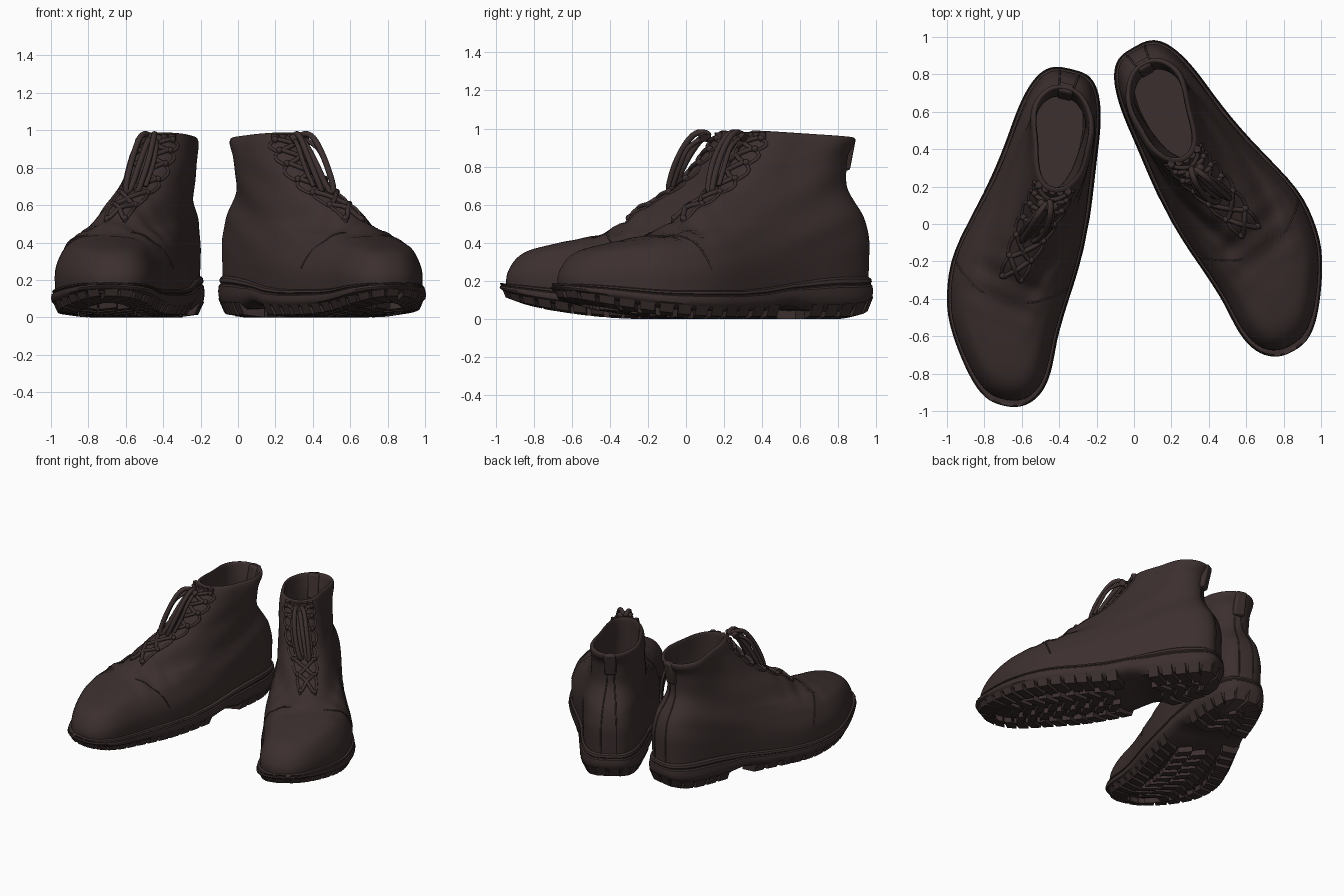
import bpy
import bmesh
from math import sin, cos, pi, exp, radians
from mathutils import Vector

default_cube = bpy.data.objects.get("Cube")
if default_cube:
    bpy.data.objects.remove(default_cube, do_unlink=True)

leather = bpy.data.materials.new("dark brown leather")
leather.use_nodes = True
BROWN = (0.045, 0.029, 0.028, 1)
leather.diffuse_color = BROWN
leather.node_tree.nodes["Principled BSDF"].inputs["Base Color"].default_value = BROWN

SIDES = 96
# Each row: back along, back height, front along, front height,
# heel half width, ball half width, squareness
UPPER = [
    (-.20, .14, 1.57, .13, .225, .315, 2.4),
    (-.205, .30, 1.57, .24, .232, .315, 2.4),
    (-.205, .42, 1.49, .345, .23, .275, 2.4),
    (-.18, .53, 1.31, .40, .217, .235, 2.3),
    (-.125, .62, 1.07, .455, .202, .205, 2.2),
    (-.09, .69, .86, .585, .19, .187, 2.2),
    (-.085, .77, .67, .70, .187, .172, 2.2),
    (-.095, .86, .53, .85, .19, .16, 2.2),
    (-.13, .92, .45, .96, .19, .155, 2.2),
    (-.13, .95, .43, .985, .177, .14, 2.2),
    (-.105, .93, .41, .965, .157, .125, 2.2),
    (-.07, .75, .42, .76, .155, .13, 2.2),
    (-.12, .45, .46, .42, .155, .14, 2.2),
    (-.12, .27, .50, .26, .145, .14, 2.2),
]
SOLE = (-.225, 0, 1.61, 0, .256, .337, 2.4)


def smooth(low, high, x):
    x = min(1, max(0, (x - low) / (high - low)))
    return x * x * (3 - 2 * x)


def mix(a, b, f):
    return a + (b - a) * f


def ring_point(row, a):
    """Egg-shaped ring point as along, across, height; angle zero is the toe."""
    sb, zb, sf, zf, heel, ball, n = row
    if cos(a) < 0:
        n += .8 * smooth(.5, 1.4, sf)
    bend = lambda v: abs(v) ** (2 / n) * (1 if v >= 0 else -1)
    u = (1 + bend(cos(a))) / 2
    width = mix(heel, ball, smooth(.2, .65, u))
    return mix(sb, sf, u), width * bend(sin(a)), mix(zb, zf, u)


def upper_row(k):
    i = min(int(k), len(UPPER) - 2)
    f = k - i
    p = [UPPER[min(max(i + j, 0), len(UPPER) - 1)] for j in (-1, 0, 1, 2)]
    return [b + f / 2 * (c - a + f * (2 * a - 5 * b + 4 * c - d + f * (3 * (b - c) + d - a)))
            for a, b, c, d in zip(*p)]


def upper_point(k, a):
    """Point of the leather upper, with flex creases at the toe and ankle."""
    s, t, z = ring_point(upper_row(k), a)
    fade = smooth(1, 3, k) * smooth(0, 2, 8 - k)
    z += .011 * fade * exp(-((s - .95) / .18) ** 2) * sin(45 * s + 8 * t)
    t *= 1 + .02 * fade * sin(12 * s + 26 * z)
    return s, t, z


def bisect(test, low, high):
    for _ in range(30):
        mid = (low + high) / 2
        low, high = (mid, high) if test(mid) else (low, mid)
    return low


def on_ridge(k, across, lift=0):
    """Point on the front ridge at a given sideways offset."""
    across *= mix(.55, 1, smooth(4.3, 6.5, k))
    a = bisect(lambda v: upper_point(k, v)[1] < abs(across), 0, 1.5)
    s, t, z = upper_point(k, a if across >= 0 else -a)
    return s + lift, t, z + lift


def sole_bottom(s):
    return .11 * max(0, (s - .8) / .81) ** 2 + .04 * max(0, -s / .22) ** 2


def sole_floor(s):
    """Underside between the lugs, hollowed at the arch."""
    return sole_bottom(s) + .04 + .03 * exp(-((s - .38) / .1) ** 2)


def sole_top(s):
    return .22 - .07 * smooth(0, .75, s) + .035 * smooth(1.1, 1.61, s)


class Boot:
    def __init__(self, label, side, x, y, turn):
        self.label, self.side, self.x, self.y = label, side, x, y
        self.turn = radians(turn)

    def place(self, p):
        s, t, z = p
        t += .06 * exp(-((s - 1) / .38) ** 2) - .06 * smooth(1.15, 1.6, s)
        t -= .06 * smooth(.45, .95, z) * smooth(-.15, .35, s)
        return Vector((self.x + self.side * (s * sin(self.turn) + t * cos(self.turn)),
                       self.y - s * cos(self.turn) + t * sin(self.turn), z))

    def finish(self, name, bm, angle=40):
        bmesh.ops.recalc_face_normals(bm, faces=bm.faces)
        mesh = bpy.data.meshes.new(name)
        bm.to_mesh(mesh)
        bm.free()
        mesh.materials.append(leather)
        obj = bpy.data.objects.new(self.label + "_" + name, mesh)
        bpy.context.collection.objects.link(obj)
        bpy.ops.object.select_all(action="DESELECT")
        obj.select_set(True)
        bpy.context.view_layer.objects.active = obj
        bpy.ops.object.shade_smooth_by_angle(angle=radians(angle))
        return obj

    def loft(self, name, rings, angle):
        bm = bmesh.new()
        rings = [[bm.verts.new(self.place(p)) for p in ring] for ring in rings]
        for low, high in zip(rings, rings[1:]):
            for i in range(SIDES):
                j = (i + 1) % SIDES
                bm.faces.new((low[i], low[j], high[j], high[i]))
        for ring in (rings[0], rings[-1]):
            for i in range(SIDES // 2):
                quad = [ring[i], ring[i + 1], ring[SIDES - i - 1], ring[-i]]
                bm.faces.new(list(dict.fromkeys(quad)))
        return self.finish(name, bm, angle)

    def prisms(self, name, blocks):
        """Blocks given by four lower and four upper corners."""
        bm = bmesh.new()
        for block in blocks:
            low, high = [[bm.verts.new(self.place(p)) for p in ends] for ends in block]
            bm.faces.new(low)
            bm.faces.new(high)
            for i in range(4):
                j = (i + 1) % 4
                bm.faces.new((low[i], low[j], high[j], high[i]))
        return self.finish(name, bm, 20)

    def tubes(self, name, paths, radius, cyclic=False):
        curve = bpy.data.curves.new(name, "CURVE")
        curve.dimensions = "3D"
        curve.bevel_depth, curve.bevel_resolution = radius, 2
        curve.resolution_u, curve.use_fill_caps = 5, True
        for path in paths:
            spline = curve.splines.new("NURBS")
            spline.points.add(len(path) - 1)
            for point, p in zip(spline.points, path):
                point.co = (*self.place(p), 1)
            spline.order_u, spline.use_cyclic_u = 3, cyclic
            spline.use_endpoint_u = not cyclic
        helper = bpy.data.objects.new(name, curve)
        bm = bmesh.new()
        bm.from_mesh(helper.to_mesh())
        helper.to_mesh_clear()
        bpy.data.objects.remove(helper)
        return self.finish(name, bm, 60)

    def build(self):
        turns = [2 * pi * i / SIDES for i in range(SIDES)]
        # Leather upper with padded collar and hollow inside
        steps = 6 * (len(UPPER) - 1)
        self.loft("upper", [[upper_point(i / 6, a) for a in turns] for i in range(steps + 1)], 60)

        # Sole slab with a rounded underside and a grooved welt
        rings = []
        sb, _, sf, _, heel, ball, n = SOLE
        for inset, f in ((.05, 0), (.02, .15), (.004, .3), (0, .5), (.004, .7), (.012, .75),
                         (.012, .79), (.006, .83), (.01, .94), (.022, 1), (.06, 1)):
            row = (sb + inset, 0, sf - inset, 0, heel - inset, ball - inset, n)
            rings.append([(s, t, mix(sole_floor(s), sole_top(s), f))
                          for s, t, _ in (ring_point(row, a) for a in turns)])
        self.loft("sole", rings, 35)

        # Tread lugs evenly spaced around the rim, leaving the arch open
        dense = [Vector(ring_point(SOLE, 2 * pi * i / 1440)[:2]) for i in range(1441)]
        blocks, travelled, gap = [], 0, .098
        low = lambda p, rise=0: (p[0], p[1], sole_bottom(p[0]) + rise)
        for p, q in zip(dense, dense[1:]):
            travelled += (q - p).length
            if travelled < gap:
                continue
            travelled -= gap
            if .27 < p.x < .47:
                continue
            along = (q - p).normalized()
            inward = Vector((-along.y, along.x))
            inner = p + inward * .14 + along * .035
            corners = lambda edge: [edge - along * .036, edge + along * .036,
                                    inner + along * .03, inner - along * .03]
            rises = (.014, .014, 0, 0)
            blocks.append(([low(c, r) for c, r in zip(corners(p + inward * .035), rises)],
                           [low(c, .08) for c in corners(p + inward * .004)]))
        # Slanted lugs across the middle
        for i in range(15):
            s = i * .1
            if .2 < s < .55 or s > 1.32:
                continue
            for t in ((-.1, 0, .1) if s > .5 else (-.05, .05)):
                tilt = .03 if t > 0 else -.03
                corners = [(s - .03 - tilt, t - .045), (s + .03 - tilt, t - .045),
                           (s + .03 + tilt, t + .045), (s - .03 + tilt, t + .045)]
                blocks.append(([low(c) for c in corners], [low(c, .08) for c in corners]))
        self.prisms("tread_lugs", blocks)

        # Stitched seams: toe cap, heel stay and scalloped lace facing
        cap = []
        for i in range(14):
            k = 1 + i * .21
            goal = .86 + .05 * k
            cap.append((k, bisect(lambda a: upper_point(k, a)[0] > goal, 0, pi)))
        cap_path = [upper_point(k, a) for k, a in cap] + [upper_point(k, -a) for k, a in reversed(cap)]
        stays = [[upper_point(.5 + i * .4, pi + e) for i in range(18)] for e in (-.1, .1)]
        facing = [[on_ridge(4.5 + i * .055, e * (.09 + .02 * abs(sin(pi * i / 10))))
                   for i in range(61)] for e in (-1, 1)]
        self.tubes("seams", [cap_path] + stays, .005)
        self.tubes("lace_facing", facing, .009)

        # Criss-cross laces and eyelet hooks
        rows = [4.6 + i * .54 for i in range(7)]
        laces = [[on_ridge(mix(k, k + .54, i / 8), e * mix(-.075, .075, i / 8), .006)
                  for i in range(9)] for k in rows[:-1] for e in (-1, 1)]
        self.tubes("laces", laces, .013)
        bm = bmesh.new()
        for k in rows:
            for e in (-1, 1):
                ball = bmesh.ops.create_uvsphere(bm, u_segments=10, v_segments=6, radius=.018)
                bmesh.ops.translate(bm, verts=ball["verts"], vec=self.place(on_ridge(k, e * .085, .005)))
        self.finish("eyelet_hooks", bm, 60)

        # Hanging bow, knot and loose lace ends
        loop = [(.49, .01, .97), (.58, .04, .99), (.68, .05, .84), (.74, .04, .67),
                (.71, .02, .67), (.64, .02, .82), (.55, .01, .95)]
        flip = lambda path: [(s - .015, .01 - t, z) for s, t, z in path]
        self.tubes("bow_loops", [loop, flip(loop)], .016, True)
        ends = [(.50, .02, .96), (.60, .06, .93), (.66, .07, .80), (.70, .06, .70)]
        self.tubes("lace_ends", [ends, flip(ends)], .013)
        self.tubes("bow_knot", [[(.51, -.04, .95), (.53, 0, .975), (.51, .05, .95)]], .024)

        # Tongue tip and heel pull tab
        tongue = [[(.40 + .03 * cos(e * 15), e, .90), (.405 + .03 * cos(e * 15), e, .98)]
                  for e in (-.08, -.04, 0, .04, .08)]
        self.tubes("tongue", tongue, .02)
        tab = self.prisms("pull_tab", [[[(s + d, t, z) for s, t in
                                         ((-.035, -.04), (-.035, .04), (.02, .04), (.02, -.04))]
                                        for d, z in ((-.075, .78), (-.112, .95))]])
        bevel = tab.modifiers.new("soft edges", "BEVEL")
        bevel.width, bevel.segments = .012, 2


Boot("left_boot", 1, .11, .75, 29.5).build()
Boot("right_boot", -1, -.39, .61, 13).build()
